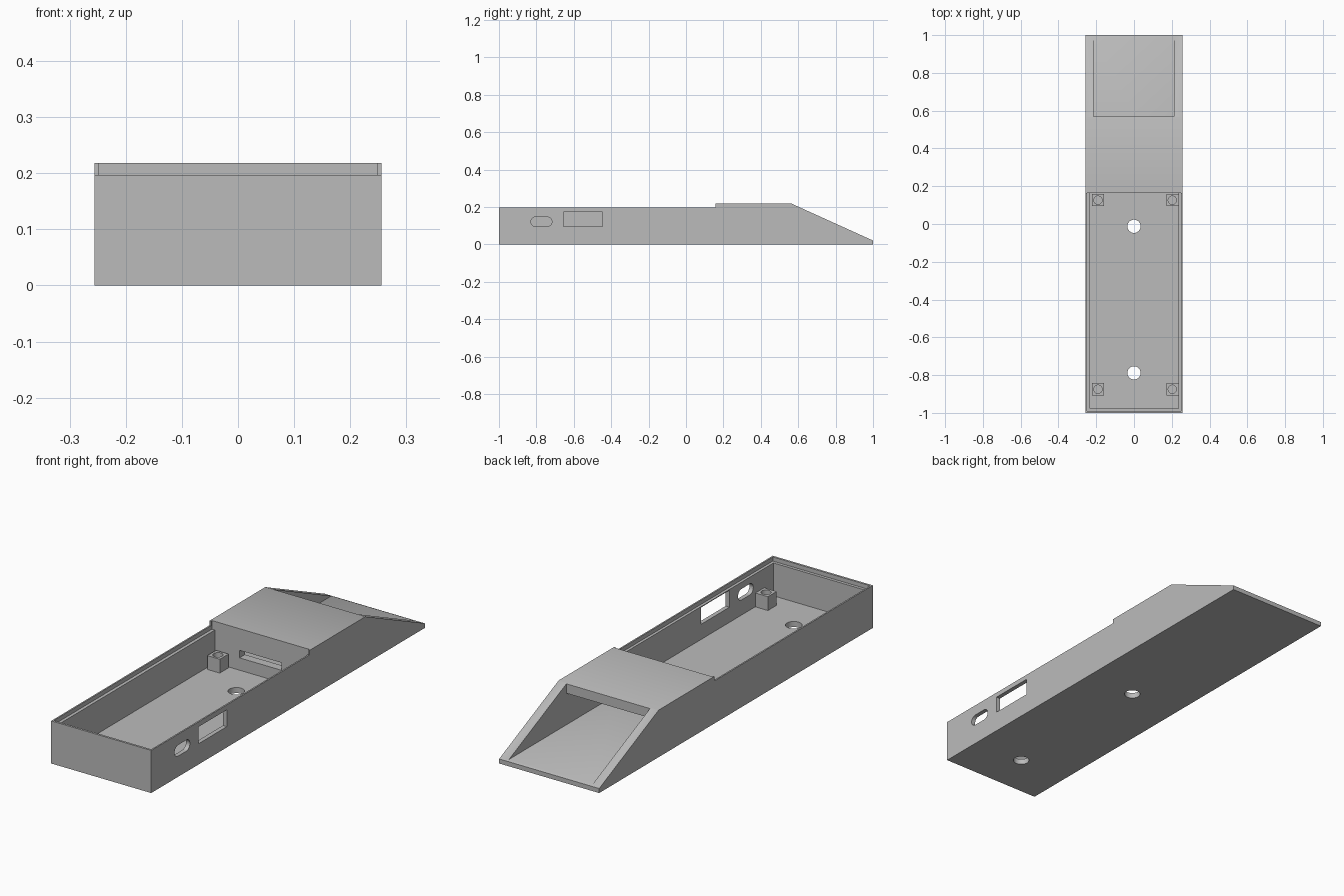
import bpy, bmesh, math
from mathutils import Matrix

cube = bpy.data.objects.get("Cube")
if cube:
    bpy.data.objects.remove(cube, do_unlink=True)

grey = bpy.data.materials.new("plain grey")
grey.use_nodes = True
colour = (0.5, 0.5, 0.5, 1)
grey.diffuse_color = colour
grey.node_tree.nodes["Principled BSDF"].inputs["Base Color"].default_value = colour

HALF, FLOOR = 0.256, 0.026


def add_object(name, bm):
    bmesh.ops.recalc_face_normals(bm, faces=bm.faces)
    mesh = bpy.data.meshes.new(name)
    bm.to_mesh(mesh)
    bm.free()
    mesh.materials.append(grey)
    ob = bpy.data.objects.new(name, mesh)
    bpy.context.collection.objects.link(ob)
    return ob


def prism(name, profile, x0, x1):
    """Side outline of (y, z) points, extruded along x."""
    bm = bmesh.new()
    face = bm.faces.new([bm.verts.new((x0, y, z)) for y, z in profile])
    side = bmesh.ops.extrude_face_region(bm, geom=[face])["geom"]
    verts = [g for g in side if isinstance(g, bmesh.types.BMVert)]
    bmesh.ops.translate(bm, verts=verts, vec=(x1 - x0, 0, 0))
    return add_object(name, bm)


def box(name, x, y, z):
    return prism(name, [(y[0], z[0]), (y[1], z[0]), (y[1], z[1]), (y[0], z[1])], *x)


def cylinder(name, x, y, z0, z1, radius):
    bm = bmesh.new()
    bmesh.ops.create_cone(bm, cap_ends=True, segments=32, radius1=radius, radius2=radius,
                          depth=z1 - z0, matrix=Matrix.Translation((x, y, (z0 + z1) / 2)))
    return add_object(name, bm)


def cut(target, cutters):
    for c in cutters:
        c.hide_render = True
        mod = target.modifiers.new("cut", 'BOOLEAN')
        mod.operation, mod.solver, mod.object = 'DIFFERENCE', 'EXACT', c
    graph = bpy.context.evaluated_depsgraph_get()
    result = bpy.data.meshes.new_from_object(target.evaluated_get(graph))
    target.modifiers.clear()
    target.data = result
    for c in cutters:
        bpy.data.objects.remove(c, do_unlink=True)
    bpy.ops.object.select_all(action='DESELECT')
    target.select_set(True)
    bpy.context.view_layer.objects.active = target
    bpy.ops.object.shade_smooth_by_angle(angle=math.radians(30))


# Outer body: low tray, raised hood and sloping ramp
body = prism("case_body", [(-1, 0), (1, 0), (1, 0.021), (0.565, 0.218),
                           (0.158, 0.218), (0.158, 0.197), (-1, 0.197)], -HALF, HALF)

# Tray cavity with a ledge for a lid
cutters = [
    box("tray_cutter", (-0.234, 0.236), (-0.976, 0.165), (FLOOR, 0.4)),
    box("ledge_cutter", (-0.249, 0.249), (-0.99, 0.165), (0.178, 0.4)),
]

# Open ramp cavity running back beneath the hood
cutters.append(prism("ramp_cutter", [(0.205, FLOOR), (1.1, FLOOR), (1.1, 0.4), (0.57, 0.4),
                                     (0.57, 0.172), (0.205, 0.172)], -0.215, 0.213))

# Slot through the dividing wall
cutters.append(box("slot_cutter", (-0.108, 0.106), (0.1, 0.3), (0.083, 0.118)))

# Side openings: rectangular port and rounded port
cutters.append(box("port_cutter", (0.2, 0.3), (-0.655, -0.447), (0.096, 0.174)))
rounded = []
r = 0.0255
for centre, start in ((-0.717 - r, -90), (-0.829 + r, 90)):
    for i in range(13):
        a = math.radians(start + i * 15)
        rounded.append((centre + r * math.cos(a), 0.1215 + r * math.sin(a)))
cutters.append(prism("rounded_port_cutter", rounded, 0.2, 0.3))

# Screw holes in the floor
for y in (-0.012, -0.788):
    cutters.append(cylinder("floor_hole_cutter", 0, y, -0.1, 0.1, 0.035))
cut(body, cutters)

# Four square mounting posts with blind holes
for side, x in (("right", -0.191), ("left", 0.203)):
    for end, y in (("front", -0.875), ("back", 0.126)):
        post = box(f"{end}_{side}_post", (x - 0.032, x + 0.032), (y - 0.032, y + 0.032),
                   (FLOOR - 0.005, 0.09))
        cut(post, [cylinder("post_hole_cutter", x, y, 0.04, 0.15, 0.022)])
